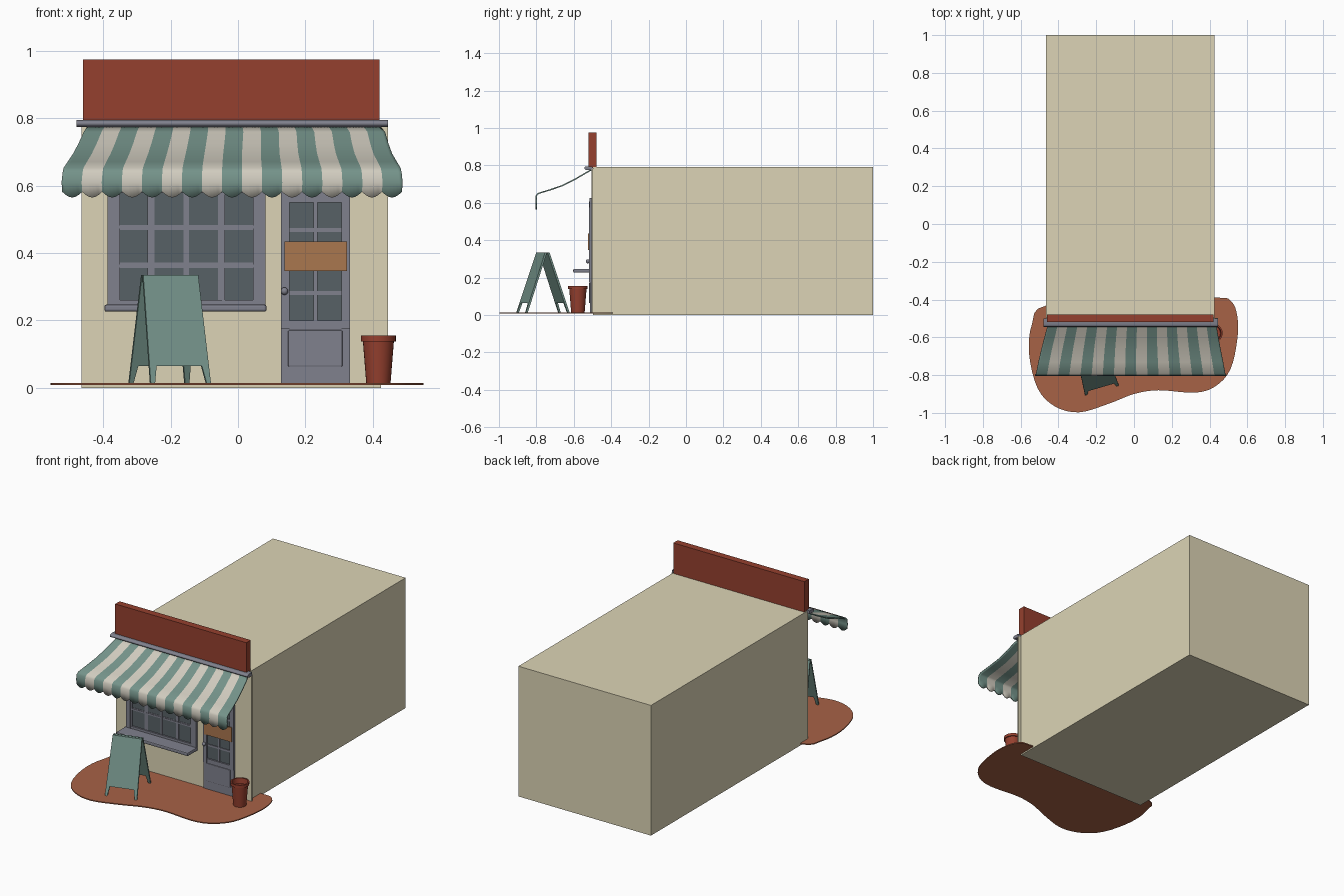
import bpy, bmesh, math
from mathutils import Vector

if "Cube" in bpy.data.objects:
    bpy.data.objects.remove(bpy.data.objects["Cube"])


def material(name, r, g, b):
    m = bpy.data.materials.new(name)
    m.diffuse_color = tuple((c / 255) ** 2.2 for c in (r, g, b)) + (1,)
    m.use_nodes = True
    m.node_tree.nodes["Principled BSDF"].inputs["Base Color"].default_value = m.diffuse_color
    return m


CREAM = material("cream", 219, 211, 180)
BRICK = material("brick_red", 148, 66, 50)
TRIM = material("trim_grey", 127, 128, 140)
GLASS = material("glass", 88, 97, 102)
GREEN = material("green", 116, 146, 137)
WHITE = material("off_white", 208, 203, 190)
CLAY = material("clay", 166, 98, 72)
WOOD = material("wood", 168, 118, 80)


def finish(name, bm, mats, smooth=None):
    bmesh.ops.recalc_face_normals(bm, faces=bm.faces)
    me = bpy.data.meshes.new(name)
    bm.to_mesh(me)
    bm.free()
    ob = bpy.data.objects.new(name, me)
    bpy.context.collection.objects.link(ob)
    for m in mats:
        me.materials.append(m)
    if smooth:
        bpy.ops.object.select_all(action='DESELECT')
        ob.select_set(True)
        bpy.context.view_layer.objects.active = ob
        bpy.ops.object.shade_smooth_by_angle(angle=math.radians(smooth))
    return ob


def add_box(bm, x, y, z):
    vs = bmesh.ops.create_cube(bm, size=1)["verts"]
    for v in vs:
        v.co = [a[0] + (c + 0.5) * (a[1] - a[0]) for a, c in zip((x, y, z), v.co)]


def box(name, x, y, z, mat, bevel=0):
    bm = bmesh.new()
    add_box(bm, x, y, z)
    ob = finish(name, bm, [mat])
    if bevel:
        mod = ob.modifiers.new("bevel", 'BEVEL')
        mod.width, mod.segments = bevel, 2
    return ob


def prism(name, pts, offset, mat, smooth=None):
    bm = bmesh.new()
    face = bm.faces.new([bm.verts.new(p) for p in pts])
    new = bmesh.ops.extrude_face_region(bm, geom=[face], use_keep_orig=True)["geom"]
    bmesh.ops.translate(bm, vec=offset, verts=[g for g in new if isinstance(g, bmesh.types.BMVert)])
    return finish(name, bm, [mat], smooth)


def bars(name, xs, zs, border, bar, mat):
    """Outer border plus thin glazing bars; xs and zs are the pane lines."""
    bm = bmesh.new()
    for i, x in enumerate(xs):
        w, y = (border, -0.519) if i in (0, len(xs) - 1) else (bar, -0.514)
        add_box(bm, (x - w / 2, x + w / 2), (y, -0.503), (zs[0] - border / 2, zs[-1] + border / 2))
    for i, z in enumerate(zs):
        w, y = (border, -0.518) if i in (0, len(zs) - 1) else (bar, -0.513)
        add_box(bm, (xs[0], xs[-1]), (y, -0.503), (z - w / 2, z + w / 2))
    return finish(name, bm, [mat])


def steps(a, b, n):
    return [a + (b - a) * i / n for i in range(n + 1)]


# building
box("building", (-0.465, 0.425), (-0.498, 1.0), (0, 0.79), CREAM)
box("front_wall", (-0.465, 0.445), (-0.506, -0.498), (0.01, 0.78), CREAM)
box("fascia_board", (-0.46, 0.42), (-0.52, -0.478), (0.785, 0.975), BRICK)

# rounded cornice above the awning
arc = [(-0.53 - 0.014 * math.sin(a), 0.785 + 0.01 * math.cos(a)) for a in steps(0, math.pi, 8)]
prof = [(-0.5, 0.795)] + arc + [(-0.5, 0.775)]
prism("cornice", [(-0.48, y, z) for y, z in prof], (0.925, 0, 0), TRIM, 35)

# window
box("window_glass", (-0.385, 0.075), (-0.509, -0.503), (0.24, 0.615), GLASS)
bars("window_frame", steps(-0.374, 0.067, 4), steps(0.247, 0.593, 3), 0.028, 0.009, TRIM)
bars("window_inner_frame", steps(-0.358, 0.051, 4), steps(0.252, 0.588, 3), 0.014, 0.016, TRIM).scale.y = 0.995
box("window_head", (-0.388, 0.081), (-0.517, -0.503), (0.595, 0.625), TRIM)
box("window_sill", (-0.397, 0.085), (-0.603, -0.503), (0.226, 0.247), TRIM, 0.006)

# door
box("door_glass", (0.14, 0.32), (-0.509, -0.503), (0.18, 0.6), GLASS)
bars("door_frame", [0.14, 0.23, 0.32], [0.187, 0.281, 0.375, 0.469, 0.563], 0.026, 0.012, TRIM)
box("door_head", (0.127, 0.333), (-0.517, -0.503), (0.57, 0.625), TRIM)
box("door_base", (0.127, 0.333), (-0.514, -0.503), (0.012, 0.19), TRIM)
box("door_lower_panel", (0.149, 0.31), (-0.518, -0.506), (0.063, 0.171), TRIM, 0.003)
box("door_sign", (0.138, 0.323), (-0.525, -0.519), (0.347, 0.435), WOOD)
bm = bmesh.new()
bmesh.ops.create_uvsphere(bm, u_segments=16, v_segments=10, radius=0.011)
bmesh.ops.translate(bm, vec=(0.138, -0.525, 0.287), verts=bm.verts)
finish("door_knob", bm, [TRIM], 60)

# striped awning: slope profile rows are y, z, left x, right x
rows = [(-0.505, 0.777, -0.445, 0.42), (-0.54, 0.757, -0.458, 0.437), (-0.60, 0.722, -0.474, 0.447),
        (-0.66, 0.692, -0.490, 0.458), (-0.73, 0.668, -0.506, 0.472), (-0.79, 0.650, -0.518, 0.483),
        (-0.80, 0.638, -0.521, 0.486), (-0.80, 0.61, -0.524, 0.489), (-0.80, 0.582, -0.522, 0.487)]
STRIPES, SUB = 17, 6
bm = bmesh.new()
grid = []
for r, (y, z, xl, xr) in enumerate(rows):
    line = []
    for i in range(STRIPES * SUB + 1):
        drop = 0.017 * math.sin(math.pi * (i % SUB) / SUB) if r == len(rows) - 1 else 0
        line.append(bm.verts.new((xl + (xr - xl) * i / (STRIPES * SUB), y, z - drop)))
    grid.append(line)
for a, b in zip(grid, grid[1:]):
    for i in range(STRIPES * SUB):
        f = bm.faces.new((a[i], a[i + 1], b[i + 1], b[i]))
        f.material_index = (i // SUB) % 2
awning = finish("awning", bm, [GREEN, WHITE], 50)
mod = awning.modifiers.new("thickness", 'SOLIDIFY')
mod.thickness, mod.offset = 0.007, 0

# folding pavement board: one leaf with legs, mirrored
def leaf(u, z):
    t = (0.335 - z) / 0.323
    return (u, -0.012 - 0.11 * t, z)

outline = [(-0.085, 0.335), (0.085, 0.335), (0.093, 0.012), (0.08, 0.012),
           (0.07, 0.065), (-0.07, 0.065), (-0.08, 0.012), (-0.093, 0.012)]
board = prism("pavement_board", [leaf(u, z) for u, z in outline], (0, 0.011, 0), GREEN)
board.location = (-0.203, -0.765, 0)
board.rotation_euler.z = math.radians(16)
board.modifiers.new("mirror", 'MIRROR').use_axis = (False, True, False)

# flower pot: lathed profile, open at the top
pot = [(0, 0.013), (0.036, 0.013), (0.046, 0.138), (0.052, 0.138), (0.052, 0.155),
       (0.044, 0.155), (0.04, 0.125), (0, 0.125)]
bm = bmesh.new()
vs = [bm.verts.new((0.417 + r, -0.578, z)) for r, z in pot]
es = [bm.edges.new(p) for p in zip(vs, vs[1:])]
bmesh.ops.spin(bm, geom=vs + es, cent=(0.417, -0.578, 0), axis=(0, 0, 1), angle=2 * math.pi, steps=28)
bmesh.ops.remove_doubles(bm, verts=bm.verts, dist=1e-5)
finish("flower_pot", bm, [BRICK], 35)

# pavement blob: smooth closed outline
blob = [Vector(p) for p in [(-0.46, -0.43), (-0.54, -0.53), (-0.555, -0.69), (-0.51, -0.87), (-0.42, -0.965),
        (-0.29, -0.997), (-0.13, -0.95), (0, -0.90), (0.13, -0.88), (0.32, -0.893), (0.43, -0.86),
        (0.51, -0.77), (0.547, -0.61), (0.547, -0.49), (0.515, -0.41), (0.43, -0.39), (0.0, -0.41)]]
pts = []
n = len(blob)
for i in range(n):
    a, b, c, d = (blob[(i + k) % n] for k in (-1, 0, 1, 2))
    for t in (0, 0.25, 0.5, 0.75):
        p = 0.5 * (2 * b + (c - a) * t + (2 * a - 5 * b + 4 * c - d) * t ** 2 + (3 * b - a - 3 * c + d) * t ** 3)
        pts.append((p.x, p.y, 0.008))
prism("pavement", pts, (0, 0, 0.006), CLAY, 35)
